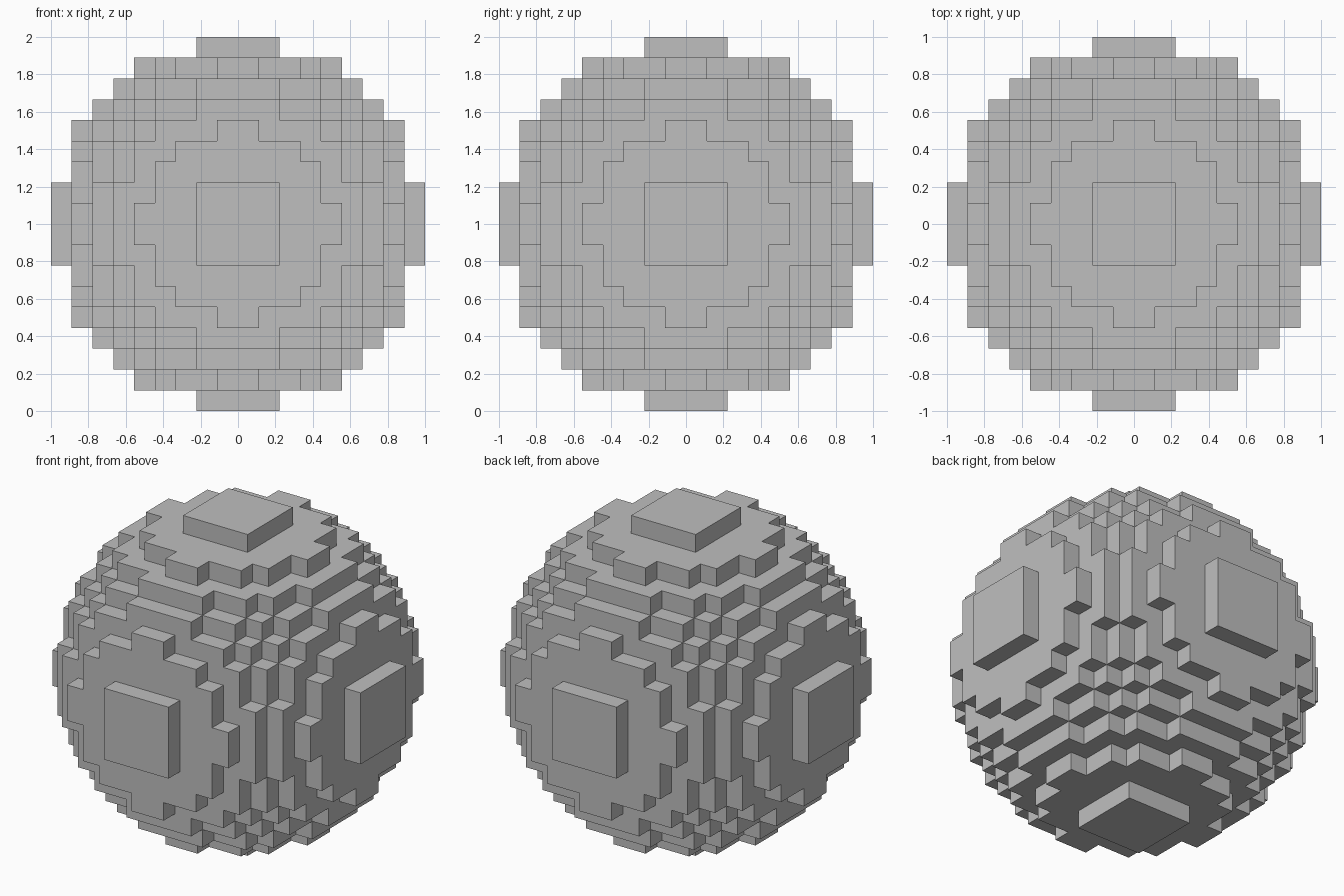
import bpy
import bmesh
from mathutils import Vector

default_cube = bpy.data.objects.get("Cube")
if default_cube:
    bpy.data.objects.remove(default_cube, do_unlink=True)

HALF = 9                # blocks from centre to pole
SIZE = 1 / HALF         # block edge length
LIMIT = 77              # squared radius, in blocks


def filled(cell):
    """A block belongs to the ball if its centre is within the radius."""
    return sum((c + 0.5) ** 2 for c in cell) <= LIMIT


def add_face(bm, corners, cell, axis, side):
    """Add the block's square face that looks along +axis or -axis."""
    u, v = (axis + 1) % 3, (axis + 2) % 3
    loop = [(0, 0), (1, 0), (1, 1), (0, 1)]
    if not side:
        loop.reverse()
    verts = []
    for du, dv in loop:
        p = list(cell)
        p[axis] += side
        p[u] += du
        p[v] += dv
        key = tuple(p)
        if key not in corners:
            corners[key] = bm.verts.new(Vector(key) * SIZE + Vector((0, 0, 1)))
        verts.append(corners[key])
    bm.faces.new(verts)


# Stepped block ball: only the exposed block faces are built
bm = bmesh.new()
corners = {}
span = range(-HALF, HALF)
for cell in ((x, y, z) for x in span for y in span for z in span):
    if not filled(cell):
        continue
    for axis in range(3):
        for side in (0, 1):
            neighbour = list(cell)
            neighbour[axis] += 2 * side - 1
            if not filled(neighbour):
                add_face(bm, corners, cell, axis, side)

mesh = bpy.data.meshes.new("block_ball")
bm.to_mesh(mesh)
bm.free()
ball = bpy.data.objects.new("block_ball", mesh)
bpy.context.collection.objects.link(ball)

# Plain grey material
grey = bpy.data.materials.new("light_grey")
grey.use_nodes = True
colour = (0.52, 0.52, 0.52, 1)
grey.diffuse_color = colour
grey.node_tree.nodes["Principled BSDF"].inputs["Base Color"].default_value = colour
mesh.materials.append(grey)
